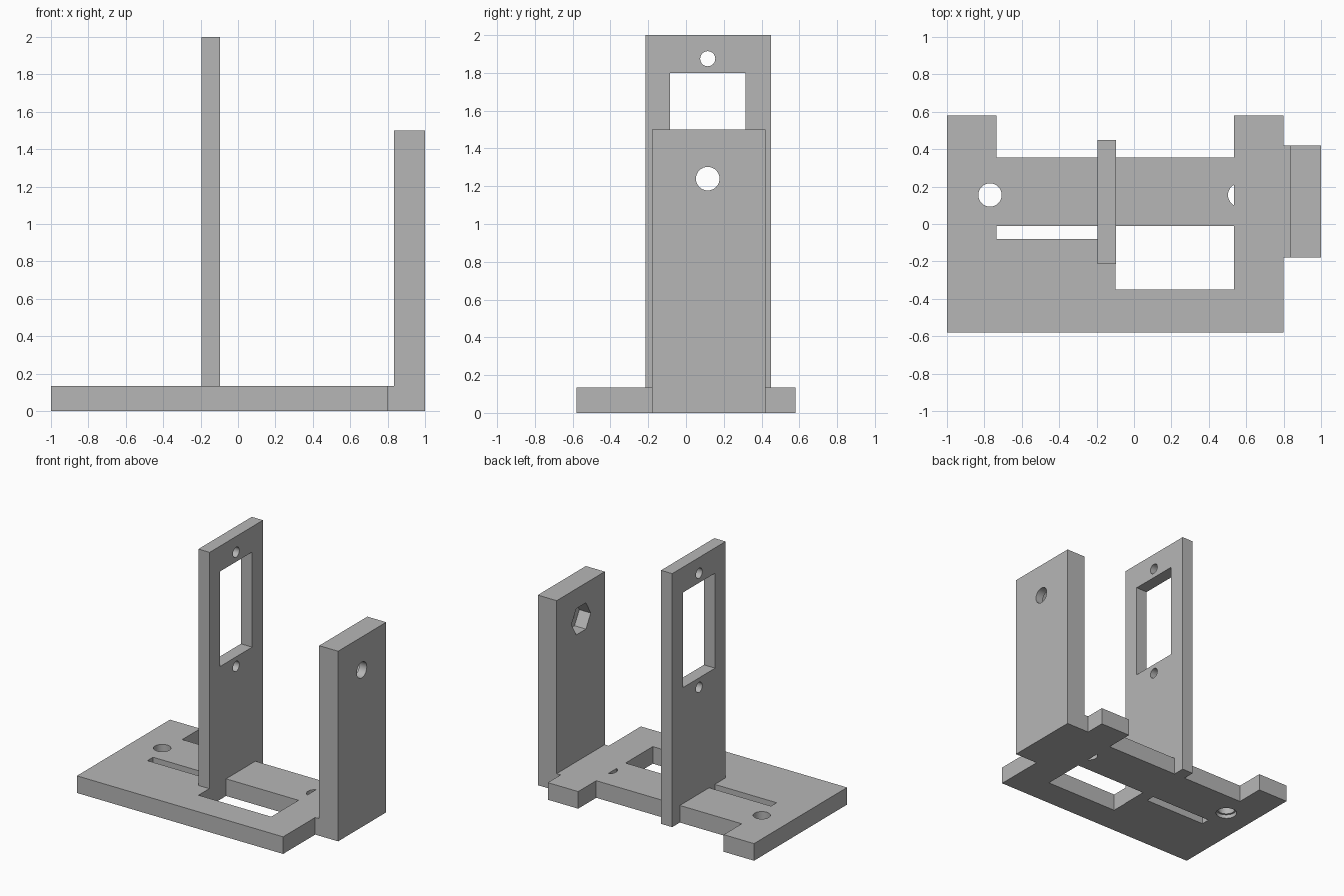
import bpy
from math import radians
from mathutils import Matrix

default = bpy.data.objects.get("Cube")
if default:
    bpy.data.objects.remove(default, do_unlink=True)

grey = bpy.data.materials.new("plain grey")
grey.use_nodes = True
colour = (0.47, 0.47, 0.47, 1)
grey.diffuse_color = colour
grey.node_tree.nodes["Principled BSDF"].inputs["Base Color"].default_value = colour


def box(name, x, y, z):
    """Box from (min, max) ranges."""
    bpy.ops.mesh.primitive_cube_add(size=1)
    ob = bpy.context.object
    ob.name = name
    centre = [(a + b) / 2 for a, b in (x, y, z)]
    size = [b - a for a, b in (x, y, z)]
    ob.data.transform(Matrix.Translation(centre) @ Matrix.Diagonal((*size, 1)))
    ob.data.materials.append(grey)
    return ob


def rod(name, centre, radius, length, axis="Z", sides=32):
    """Round or polygonal cutter along Z or X; polygon corners point along Y."""
    turn = radians(90) if axis == "X" else 0
    bpy.ops.mesh.primitive_cylinder_add(vertices=sides, radius=radius, depth=length)
    ob = bpy.context.object
    ob.name = name
    ob.data.transform(Matrix.Translation(centre) @ Matrix.Rotation(turn, 4, "Y"))
    ob.data.materials.append(grey)
    return ob


def cut(target, *cutters):
    for cutter in cutters:
        mod = target.modifiers.new("cut", "BOOLEAN")
        mod.operation = "DIFFERENCE"
        mod.solver = "EXACT"
        mod.object = cutter
        bpy.ops.object.select_all(action="DESELECT")
        bpy.context.view_layer.objects.active = target
        target.select_set(True)
        bpy.ops.object.modifier_apply(modifier=mod.name)
        bpy.data.objects.remove(cutter, do_unlink=True)
    bpy.ops.object.shade_smooth_by_angle(angle=radians(30))


THICK = 0.135
MID_Y = 0.115
SLAB = (0, THICK)
THROUGH = (-0.1, 0.3)

# Base plate with rear notch, slot, large opening and screw holes
base = box("base_plate", (-1, 0.535), (-0.58, 0.58), SLAB)
cut(base,
    box("notch", (-0.735, 0.7), (0.355, 0.8), THROUGH),
    box("slot", (-0.735, 0), (-0.08, -0.01), THROUGH),
    box("opening", (-0.1, 0.7), (-0.35, -0.01), THROUGH),
    rod("left_hole", (-0.77, 0.155, 0.1), 0.0625, 0.5),
    rod("right_hole", (0.565, 0.155, 0.1), 0.0625, 0.5),
    rod("counterbore", (-0.77, 0.155, 0), 0.077, 0.06))

# Cross bar at the end of the base and the foot joining it to the upright
box("end_bar", (0.535, 0.8), (-0.58, 0.58), SLAB)
box("upright_foot", (0.8, 0.835), (-0.18, 0.42), SLAB)

# Thick upright with a bolt hole and a six-sided nut pocket on its inner face
upright = box("bearing_upright", (0.835, 1), (-0.18, 0.42), (0, 1.5))
cut(upright,
    rod("bolt_hole", (0.9, MID_Y, 1.24), 0.0625, 0.6, "X"),
    rod("nut_pocket", (0.835, MID_Y, 1.24), 0.12, 0.2, "X", 6))

# Tall mounting plate with a window between two screw holes
plate = box("mounting_plate", (-0.195, -0.097), (-0.215, 0.45), (0, 2))
cut(plate,
    box("window", (-0.4, 0.1), (-0.085, 0.315), (1.05, 1.8)),
    *[rod("screw_hole", (-0.15, MID_Y, z), 0.04, 0.5, "X") for z in (0.975, 1.875)])
